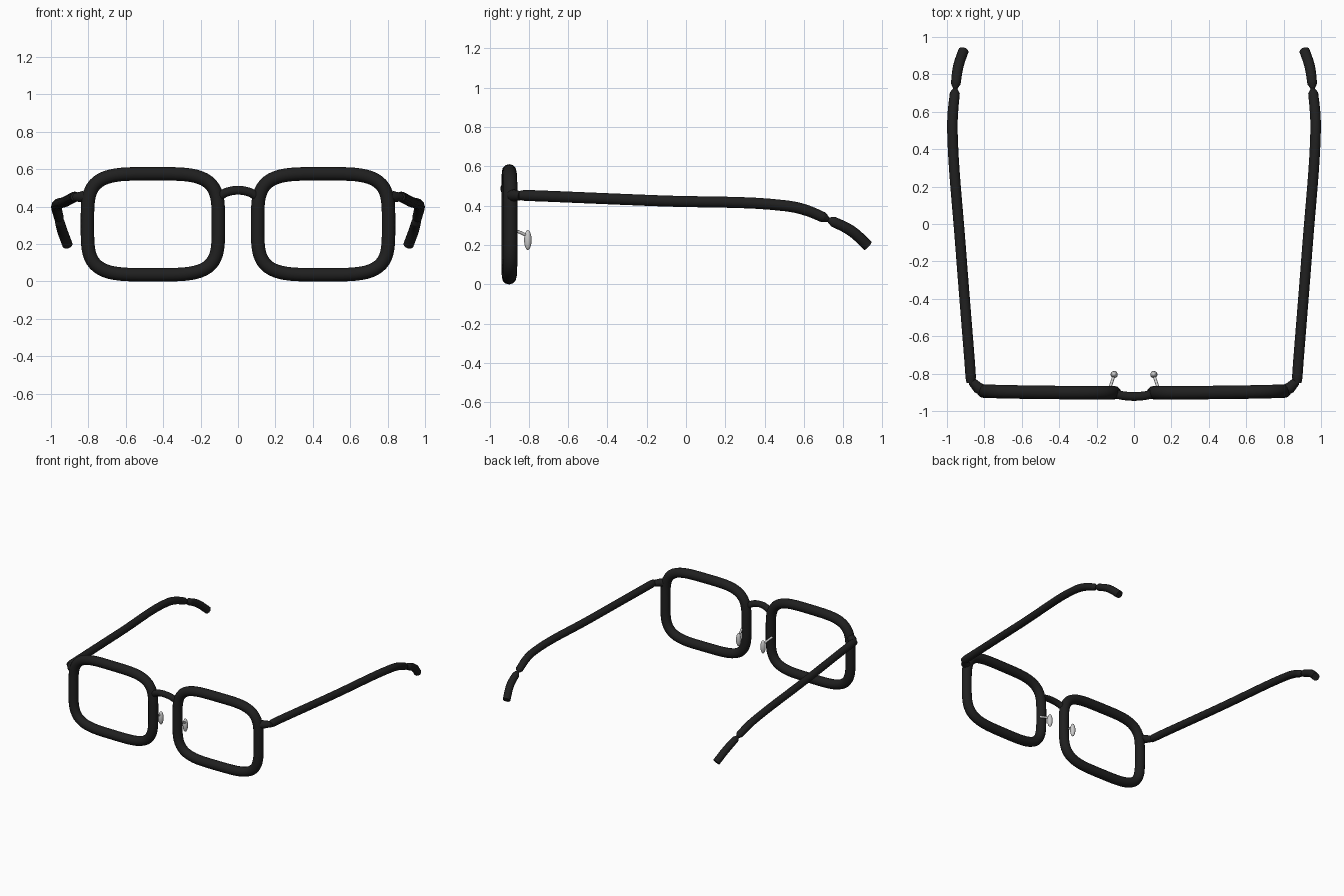
import bpy, math
from math import cos, sin, pi

cube = bpy.data.objects.get("Cube")
if cube:
    bpy.data.objects.remove(cube)


def material(name, color):
    m = bpy.data.materials.new(name)
    m.use_nodes = True
    m.diffuse_color = color
    m.node_tree.nodes["Principled BSDF"].inputs["Base Color"].default_value = color
    return m


black = material("black plastic", (0.014, 0.014, 0.014, 1))
silver = material("silver metal", (0.6, 0.6, 0.6, 1))


def finish(obj, name, mat):
    obj.name = name
    obj.data.materials.clear()
    obj.data.materials.append(mat)
    bpy.ops.object.shade_smooth_by_angle(angle=math.radians(40))


def tube(name, points, radius, mat, cyclic=False, scales=None, smooth=False):
    """Round tube along points, with an optional radius scale per point."""
    curve = bpy.data.curves.new(name, "CURVE")
    curve.dimensions = "3D"
    curve.bevel_depth = radius
    curve.bevel_resolution = 4
    curve.use_fill_caps = True
    if smooth:
        spline = curve.splines.new("BEZIER")
        spline.bezier_points.add(len(points) - 1)
        spline.resolution_u = 8
        targets = spline.bezier_points
    else:
        spline = curve.splines.new("POLY")
        spline.points.add(len(points) - 1)
        targets = spline.points
    for i, (target, p) in enumerate(zip(targets, points)):
        if smooth:
            target.co = p
            target.handle_left_type = target.handle_right_type = "AUTO"
        else:
            target.co = (*p, 1)
        target.radius = scales[i] if scales else 1
    spline.use_cyclic_u = cyclic
    obj = bpy.data.objects.new(name, curve)
    bpy.context.collection.objects.link(obj)
    bpy.ops.object.select_all(action="DESELECT")
    obj.select_set(True)
    bpy.context.view_layer.objects.active = obj
    bpy.ops.object.convert(target="MESH")
    finish(bpy.context.object, name, mat)


def rim_point(t, side):
    """Rounded rectangle, swept back slightly towards the temples."""
    def bend(v):
        return math.copysign(abs(v) ** 0.5, v)
    x = 0.455 + 0.35 * bend(cos(t))
    z = 0.305 + 0.27 * bend(sin(t))
    return (side * x, -0.902 + 0.016 * x ** 3, z)


def rim_path(side, steps=20):
    # Denser parameters near the axes keep the straight runs even
    path = []
    for quarter in range(4):
        for i in range(steps):
            u = i / steps
            t = (quarter + u * u * (3 - 2 * u)) * pi / 2
            path.append(rim_point(t, side))
    return path


for side, label in ((1, "left"), (-1, "right")):
    def mirrored(points):
        return [(side * x, y, z) for x, y, z in points]

    # Lens rim
    tube(label + "_rim", rim_path(side), 0.036, black, cyclic=True)

    # Hinge block joining rim and temple
    tube(label + "_hinge", mirrored([(0.8, -0.892, 0.45), (0.835, -0.875, 0.452),
                                     (0.868, -0.84, 0.45)]),
         0.03, black, scales=[1, 1, 0.75])

    # Temple arm, pinched where the ear tip begins
    tube(label + "_temple", mirrored([(0.873, -0.85, 0.452), (0.873, -0.82, 0.452),
                                      (0.925, -0.15, 0.425), (0.971, 0.5, 0.4),
                                      (0.968, 0.6, 0.38), (0.958, 0.7, 0.34),
                                      (0.956, 0.725, 0.328)]),
         0.028, black, scales=[0.8, 1, 1, 1, 1, 0.95, 0.4], smooth=True)
    tube(label + "_ear_tip", mirrored([(0.956, 0.722, 0.33), (0.953, 0.75, 0.318),
                                       (0.94, 0.84, 0.272), (0.912, 0.926, 0.196)]),
         0.028, black, scales=[0.4, 0.93, 1, 1], smooth=True)

    # Nose pad and its stem
    tube(label + "_pad_stem", mirrored([(0.13, -0.88, 0.278), (0.117, -0.84, 0.262),
                                        (0.106, -0.805, 0.245)]), 0.008, silver)
    bpy.ops.mesh.primitive_uv_sphere_add(segments=20, ring_count=12, radius=1,
                                         location=(side * 0.106, -0.805, 0.225))
    bpy.context.object.scale = (0.019, 0.019, 0.051)
    finish(bpy.context.object, label + "_nose_pad", silver)

# Bridge arching between the rims
tube("bridge", [(0.11 * cos(a), -0.894 - 0.028 * sin(a), 0.425 + 0.062 * sin(a))
                for a in (i * pi / 16 for i in range(17))], 0.024, black)
